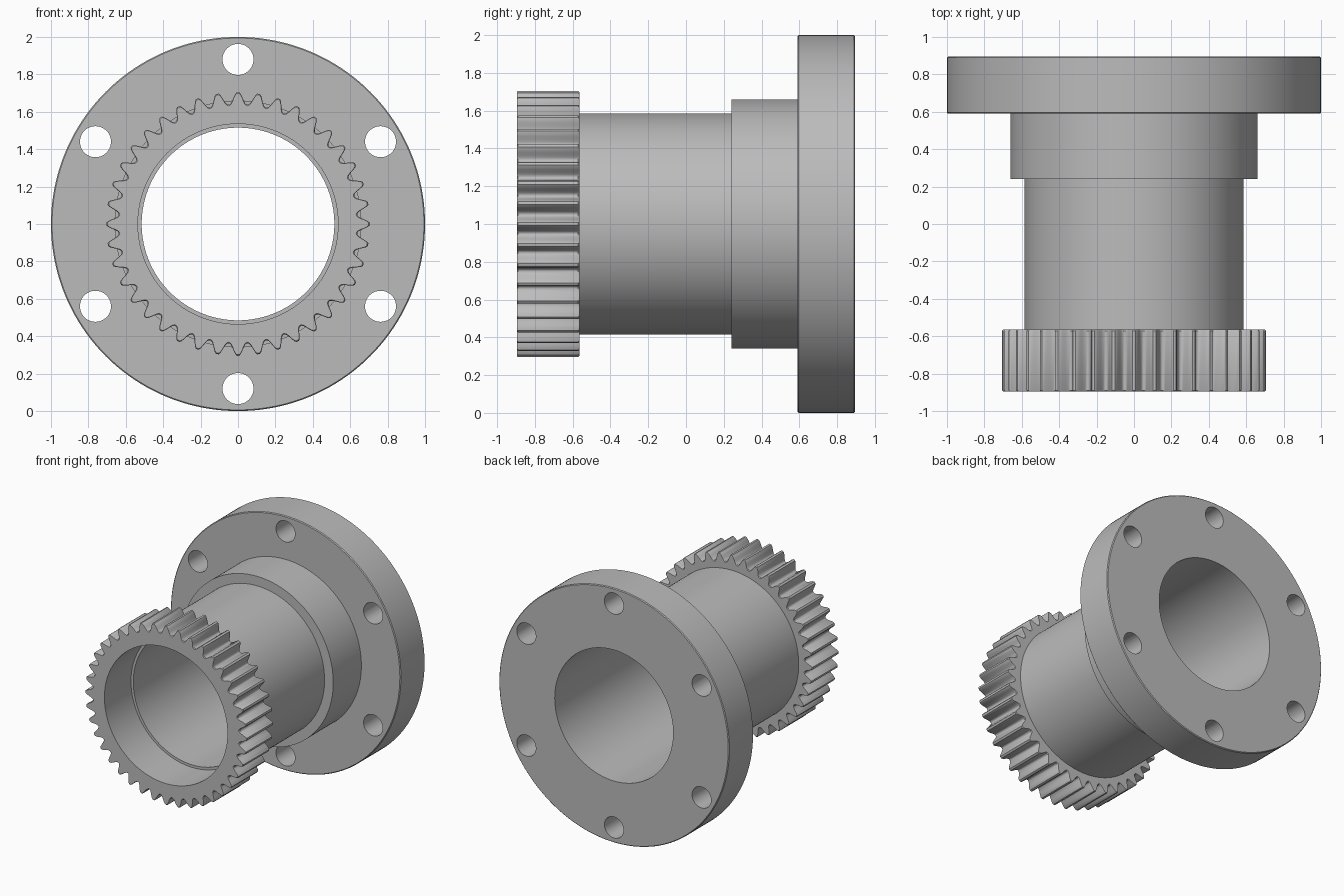
import bpy, bmesh, math
from mathutils import Matrix

if "Cube" in bpy.data.objects:
    bpy.data.objects.remove(bpy.data.objects["Cube"])

AXIS_Z = 1.0
STEEL = (0.5, 0.5, 0.5, 1.0)

steel = bpy.data.materials.new("steel_grey")
steel.use_nodes = True
steel.diffuse_color = STEEL
steel.node_tree.nodes["Principled BSDF"].inputs["Base Color"].default_value = STEEL


def make_object(name, bm):
    bmesh.ops.recalc_face_normals(bm, faces=bm.faces)
    mesh = bpy.data.meshes.new(name)
    bm.to_mesh(mesh)
    bm.free()
    obj = bpy.data.objects.new(name, mesh)
    bpy.context.collection.objects.link(obj)
    mesh.materials.append(steel)
    return obj


def activate(obj):
    bpy.ops.object.select_all(action="DESELECT")
    obj.select_set(True)
    bpy.context.view_layer.objects.active = obj


def loft_rings(name, rings):
    """Join rings of (y, radii by angle) into a closed ring-shaped solid."""
    bm = bmesh.new()
    loops = []
    for y, radii in rings:
        n = len(radii)
        loops.append([bm.verts.new((r * math.sin(math.tau * i / n), y,
                                    AXIS_Z + r * math.cos(math.tau * i / n)))
                      for i, r in enumerate(radii)])
    for a, b in zip(loops, loops[1:] + loops[:1]):
        for i in range(len(a)):
            j = (i + 1) % len(a)
            bm.faces.new((a[i], a[j], b[j], b[i]))
    return make_object(name, bm)


# Sleeve with collar and bolting flange, turned in one piece
SEGMENTS = 160
BORE = 0.515
profile = [(-0.565, BORE), (-0.565, 0.585), (0.24, 0.585), (0.24, 0.66),
           (0.59, 0.66), (0.59, 0.994), (0.596, 1.0), (0.889, 1.0),
           (0.895, 0.994), (0.895, BORE)]
sleeve = loft_rings("flanged_sleeve", [(y, [r] * SEGMENTS) for y, r in profile])

# Six bolt holes through the flange
bm = bmesh.new()
for k in range(6):
    a = math.radians(60 * k)
    place = Matrix.Translation((0.88 * math.sin(a), 0.74, AXIS_Z + 0.88 * math.cos(a)))
    bmesh.ops.create_cone(bm, cap_ends=True, segments=48, radius1=0.083, radius2=0.083,
                          depth=0.5, matrix=place @ Matrix.Rotation(math.pi / 2, 4, "X"))
cutter = make_object("bolt_hole_cutter", bm)
cutter.hide_render = True
cut = sleeve.modifiers.new("bolt_holes", "BOOLEAN")
cut.operation = "DIFFERENCE"
cut.solver = "EXACT"
cut.object = cutter
activate(sleeve)
bpy.ops.object.modifier_apply(modifier=cut.name)
bpy.data.objects.remove(cutter)

# Toothed ring with rounded tips and valleys
TEETH = 40
half = [0.705, 0.704, 0.695, 0.679, 0.662, 0.649, 0.642]
tooth = half + [0.64] + half[:0:-1]
teeth = tooth * TEETH
chamfered = [r - 0.006 for r in teeth]
counterbore = [0.535] * len(teeth)
gear = loft_rings("toothed_ring", [
    (-0.565, counterbore), (-0.895, counterbore), (-0.895, chamfered),
    (-0.889, teeth), (-0.571, teeth), (-0.565, chamfered)])

for obj in (sleeve, gear):
    activate(obj)
    bpy.ops.object.shade_smooth_by_angle(angle=math.radians(32))
